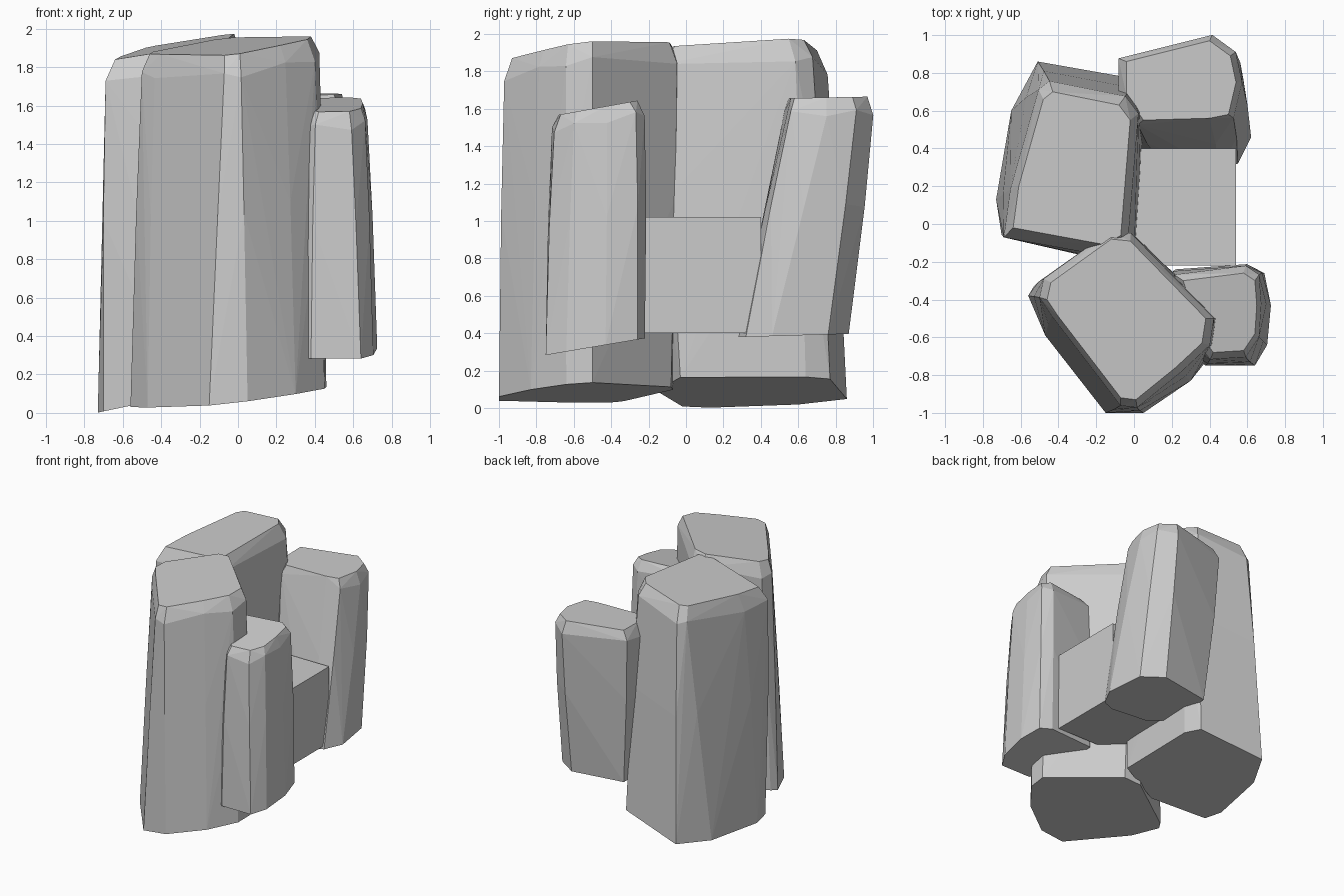
import bpy, bmesh
from mathutils import Vector

if "Cube" in bpy.data.objects:
    bpy.data.objects.remove(bpy.data.objects["Cube"])


def pillar(name, base, cap, base_plane, cap_plane, drop, flare, bulge=1.02):
    """Faceted rock column: hull of base, waist, shoulder and cap rings.
    Planes are (a, b, c) for z = a + b*x + c*y."""
    def lift(p, plane, dz=0.0):
        return Vector((p[0], p[1], plane[0] + plane[1] * p[0] + plane[2] * p[1] + dz))

    def grow(pts, s):
        cx = sum(p[0] for p in pts) / len(pts)
        cy = sum(p[1] for p in pts) / len(pts)
        return [Vector((cx + (p[0] - cx) * s, cy + (p[1] - cy) * s, *p[2:])) for p in pts]

    bottom = [lift(p, base_plane) for p in base]
    shoulder = [lift(q, cap_plane, -drop - 0.03 * (i % 2))
                for i, q in enumerate(grow(cap, flare))]
    waist = grow([b.lerp(s, 0.58) for b, s in zip(bottom, shoulder)], bulge)
    top = [lift(p, cap_plane) for p in cap]

    bm = bmesh.new()
    for p in bottom + waist + shoulder + top:
        bm.verts.new(p)
    res = bmesh.ops.convex_hull(bm, input=bm.verts)
    junk = {g for g in res["geom_interior"] + res["geom_unused"]
            if isinstance(g, bmesh.types.BMVert)}
    bmesh.ops.delete(bm, geom=list(junk), context='VERTS')
    bmesh.ops.dissolve_limit(bm, angle_limit=0.02, verts=bm.verts, edges=bm.edges)
    bmesh.ops.recalc_face_normals(bm, faces=bm.faces)
    mesh = bpy.data.meshes.new(name)
    bm.to_mesh(mesh)
    bm.free()
    bpy.context.collection.objects.link(bpy.data.objects.new(name, mesh))


# Tall left column
pillar("left_column",
       [(-.70, -.02), (-.73, .13), (-.65, .60), (-.51, .86), (.0, .77), (.05, .64), (.04, -.03), (-.30, -.16)],
       [(-.64, -.02), (-.61, .20), (-.48, .66), (-.43, .70), (-.08, .63), (-.02, .55), (-.07, -.06), (-.15, -.11)],
       (.155, .21, 0), (1.95, .17, .05), .10, 1.15, 1.02)

# Tall front column, turned diagonally
pillar("front_column",
       [(-.56, -.38), (-.53, -.33), (-.12, -.07), (.02, -.08), (.46, -.50), (.45, -.64),
        (.30, -.83), (.05, -1.0), (-.15, -1.0), (-.47, -.59)],
       [(-.46, -.40), (-.44, -.31), (-.12, -.08), (-.02, -.09), (.38, -.50), (.36, -.63),
        (.22, -.76), (.01, -.93), (-.07, -.92), (-.40, -.49)],
       (.115, .11, .06), (1.967, .121, .105), .09, 1.1, 1.01)

# Short raised column at the front right
pillar("small_column",
       [(.22, -.24), (.60, -.22), (.69, -.26), (.725, -.43), (.705, -.64), (.64, -.75), (.38, -.75), (.25, -.65)],
       [(.26, -.30), (.58, -.26), (.64, -.30), (.65, -.43), (.64, -.58), (.58, -.67), (.42, -.68), (.36, -.60)],
       (.41, 0, .17), (1.69, 0, .18), .06, 1.18, 1.03)

# Short raised column at the back, leaning backwards
pillar("back_column",
       [(.0, .80), (.42, .87), (.58, .76), (.62, .46), (.55, .32), (.45, .28), (.15, .31), (.0, .42)],
       [(-.04, .86), (.40, .97), (.51, .89), (.54, .75), (.50, .58), (.40, .56), (.05, .55), (-.04, .68)],
       (.37, 0, .03), (1.645, 0, .02), .07, 1.13, 1.03)

# Core block joining the columns
bpy.ops.mesh.primitive_cube_add(size=.62, location=(.23, .09, .71))
bpy.context.object.name = "core_block"
